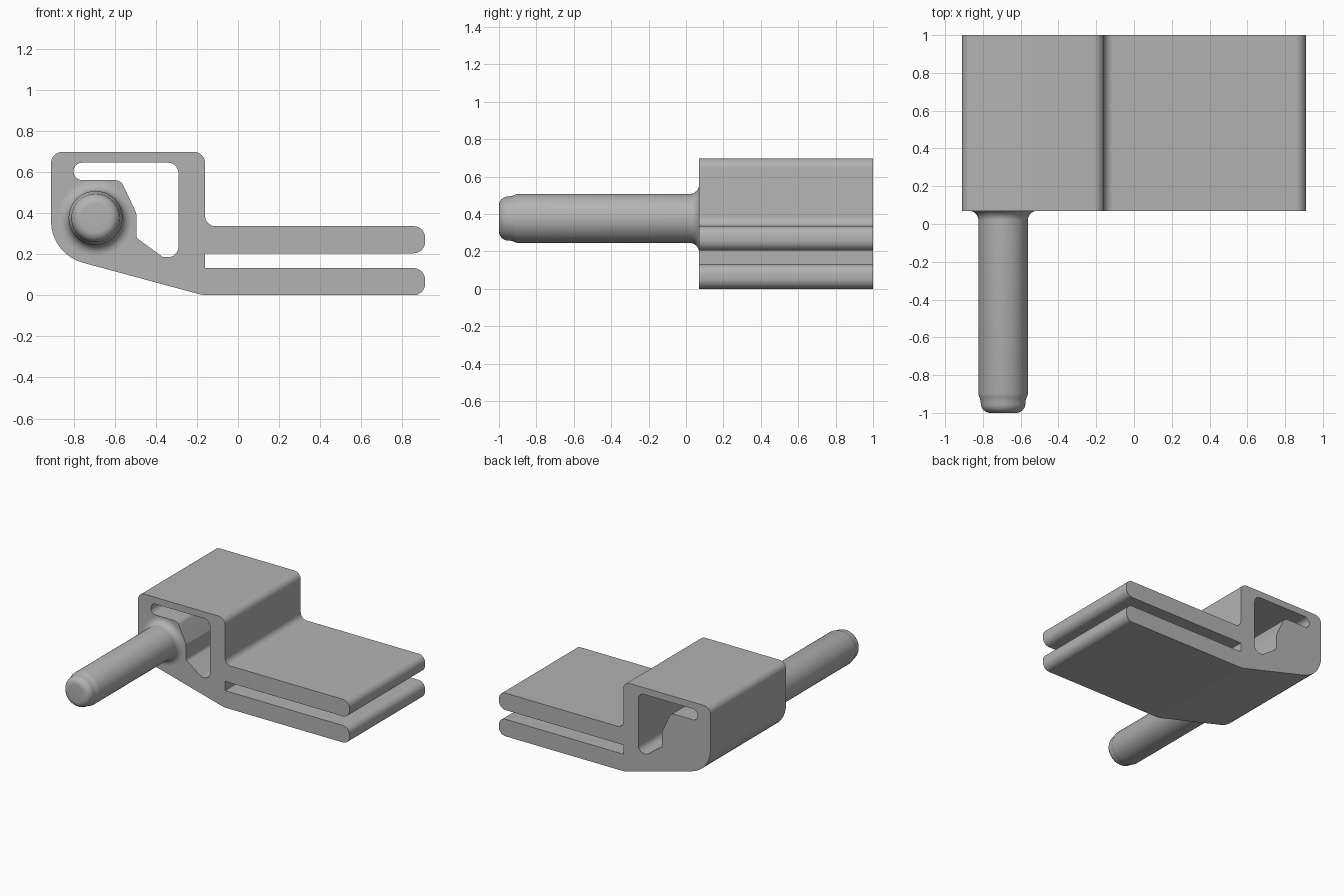
import bpy, bmesh, math
from mathutils import Vector, Matrix

cube = bpy.data.objects.get("Cube")
if cube:
    bpy.data.objects.remove(cube, do_unlink=True)

grey = bpy.data.materials.new("plain grey")
grey.use_nodes = True
colour = (0.45, 0.45, 0.45, 1)
grey.diffuse_color = colour
grey.node_tree.nodes["Principled BSDF"].inputs["Base Color"].default_value = colour

FRONT, BACK = 0.07, 1.0


def rounded(corners, steps=8):
    """Outline through (x, z, radius) corners, each replaced by a tangent arc."""
    out = []
    for i, (x, z, r) in enumerate(corners):
        p = Vector((x, z))
        if r == 0:
            out.append(p)
            continue
        a = (Vector(corners[i - 1][:2]) - p).normalized()
        b = (Vector(corners[(i + 1) % len(corners)][:2]) - p).normalized()
        half = a.angle(b) / 2
        centre = p + (a + b).normalized() * r / math.sin(half)
        start = p + a * r / math.tan(half) - centre
        end = p + b * r / math.tan(half) - centre
        sweep = start.angle_signed(end)
        for k in range(steps + 1):
            out.append(centre + Matrix.Rotation(-sweep * k / steps, 2) @ start)
    return out


def finish(bm, name):
    bmesh.ops.recalc_face_normals(bm, faces=bm.faces)
    mesh = bpy.data.meshes.new(name)
    bm.to_mesh(mesh)
    bm.free()
    mesh.materials.append(grey)
    obj = bpy.data.objects.new(name, mesh)
    bpy.context.collection.objects.link(obj)
    bpy.ops.object.select_all(action='DESELECT')
    obj.select_set(True)
    bpy.context.view_layer.objects.active = obj
    bpy.ops.object.shade_smooth_by_angle(angle=math.radians(30))
    return obj


# Clamp body: hollow head with two parallel jaws
outer = [(-0.91, 0.697, 0.055), (-0.16, 0.697, 0.055), (-0.16, 0.336, 0.05),
         (0.91, 0.336, 0.055), (0.91, 0.204, 0.055), (-0.16, 0.204, 0),
         (-0.16, 0.132, 0), (0.91, 0.132, 0.055), (0.91, 0, 0.055),
         (-0.17, 0, 0.15), (-0.91, 0.2, 0.21)]
cavity = [(-0.80, 0.645, 0.042), (-0.29, 0.645, 0.05), (-0.29, 0.185, 0.05),
          (-0.365, 0.185, 0.03), (-0.495, 0.28, 0.03), (-0.495, 0.40, 0.03),
          (-0.57, 0.56, 0.045), (-0.80, 0.56, 0.042)]
bm = bmesh.new()
for outline in (outer, cavity):
    loop = [bm.verts.new((p.x, FRONT, p.y)) for p in rounded(outline)]
    for i, v in enumerate(loop):
        bm.edges.new((loop[i - 1], v))
bmesh.ops.triangle_fill(bm, edges=bm.edges[:], use_beauty=True)
ext = bmesh.ops.extrude_face_region(bm, geom=bm.faces[:], use_keep_orig=True)
moved = [g for g in ext["geom"] if isinstance(g, bmesh.types.BMVert)]
bmesh.ops.translate(bm, verts=moved, vec=(0, BACK - FRONT, 0))
finish(bm, "clamp_body")

# Pin: turned profile of (radius, y) with a flared root and rounded tip
R, FLARE, TIP = 0.131, 0.05, 0.05
profile = [(0, FRONT + 0.02), (R + FLARE, FRONT + 0.02)]
for k in range(9):
    t = math.pi / 2 * k / 8
    profile.append((R + FLARE * (1 - math.sin(t)), FRONT - FLARE * (1 - math.cos(t))))
profile += [(R, -0.90), (R - 0.004, -0.915), (0.12, -0.93)]
for k in range(9):
    t = math.pi / 2 * k / 8
    profile.append((0.118 - TIP * (1 - math.cos(t)), -0.95 - TIP * math.sin(t)))
profile.append((0, -1.0))
bm = bmesh.new()
verts = [bm.verts.new((r, y, 0)) for r, y in profile]
edges = [bm.edges.new(pair) for pair in zip(verts, verts[1:])]
bmesh.ops.spin(bm, geom=verts + edges, cent=(0, 0, 0), axis=(0, 1, 0),
               angle=math.tau, steps=48, use_merge=True)
bmesh.ops.remove_doubles(bm, verts=bm.verts, dist=0.0005)
bmesh.ops.translate(bm, verts=bm.verts, vec=(-0.693, 0, 0.376))
finish(bm, "pin")
